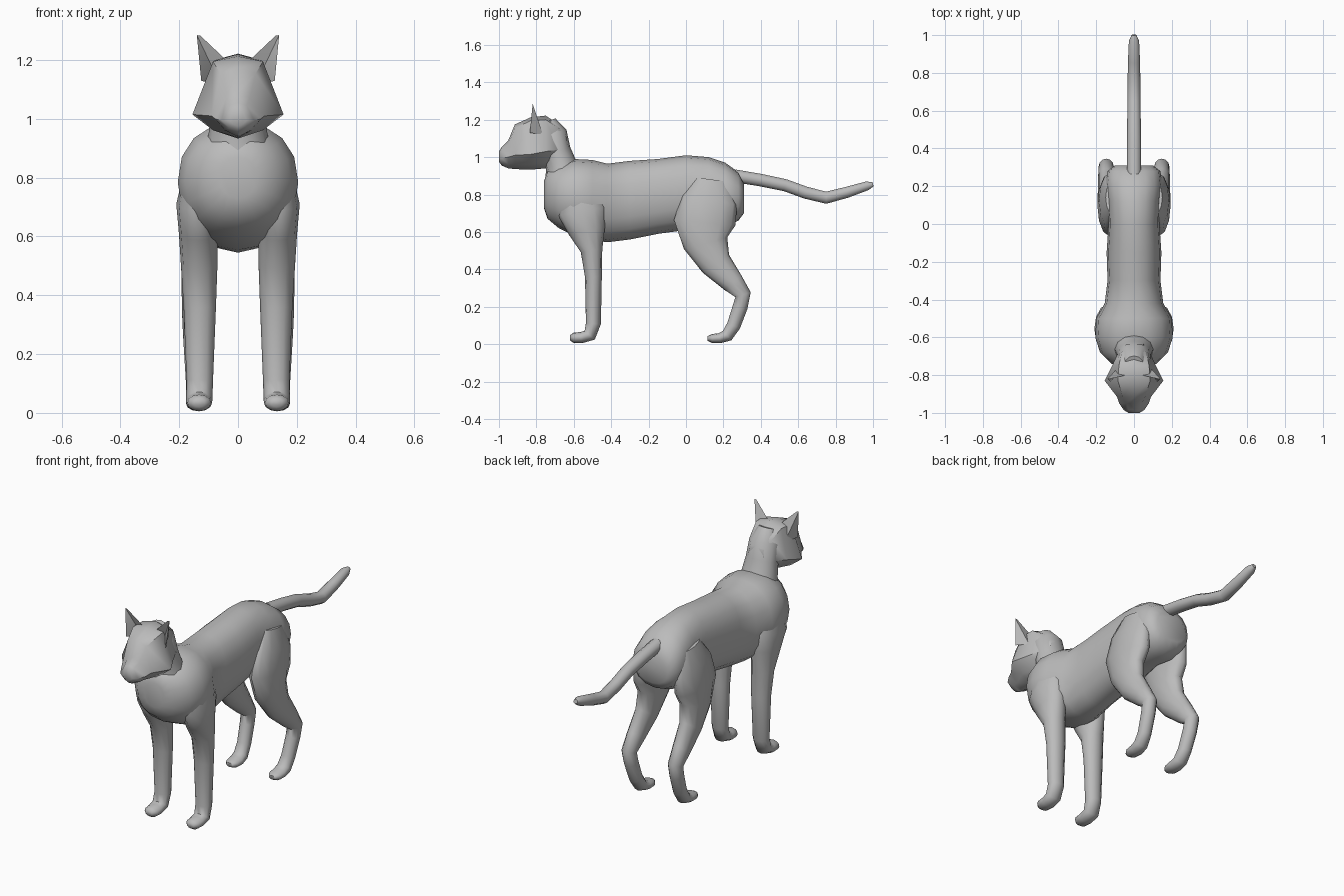
import bpy
import bmesh
from math import cos, sin, tau, radians, copysign
from mathutils import Vector

default_cube = bpy.data.objects.get("Cube")
if default_cube:
    bpy.data.objects.remove(default_cube, do_unlink=True)

# Single coat colour
COAT = (0.5, 0.5, 0.5, 1.0)
coat = bpy.data.materials.new("grey coat")
coat.use_nodes = True
coat.diffuse_color = COAT
coat.node_tree.nodes["Principled BSDF"].inputs["Base Color"].default_value = COAT


def finish(name, bm, sharp_angle):
    """Turn a bmesh into a named, smooth shaded object."""
    bmesh.ops.recalc_face_normals(bm, faces=bm.faces)
    mesh = bpy.data.meshes.new(name)
    bm.to_mesh(mesh)
    bm.free()
    mesh.materials.append(coat)
    obj = bpy.data.objects.new(name, mesh)
    bpy.context.collection.objects.link(obj)
    bpy.ops.object.select_all(action='DESELECT')
    obj.select_set(True)
    bpy.context.view_layer.objects.active = obj
    bpy.ops.object.shade_smooth_by_angle(angle=radians(sharp_angle))
    return obj


def skin(name, sections, sharp_angle=60):
    """Bridge closed point loops into a capped skin."""
    bm = bmesh.new()
    loops = [[bm.verts.new(point) for point in section] for section in sections]
    count = len(loops[0])
    for lower, upper in zip(loops, loops[1:]):
        for i in range(count):
            j = (i + 1) % count
            bm.faces.new((lower[i], lower[j], upper[j], upper[i]))
    bm.faces.new(loops[0])
    bm.faces.new(loops[-1])
    return finish(name, bm, sharp_angle)


def tube(name, rings, side=1, sides=12, squareness=1.0):
    """Loft ellipses along a path; ring = x, y, z, half width, half depth."""
    centres = [Vector((side * x, y, z)) for x, y, z, _, _ in rings]
    across = Vector((1, 0, 0))
    sections = []
    for k, (centre, ring) in enumerate(zip(centres, rings)):
        before = centres[max(k - 1, 0)]
        after = centres[min(k + 1, len(centres) - 1)]
        tangent = after - before
        tangent.x = 0
        depth = across.cross(tangent).normalized()
        section = []
        for i in range(sides):
            c, s = cos(tau * i / sides), sin(tau * i / sides)
            u = copysign(abs(c) ** squareness, c) * ring[3]
            v = copysign(abs(s) ** squareness, s) * ring[4]
            section.append(centre + across * u + depth * v)
        sections.append(section)
    return skin(name, sections)


# Torso from chest to rump: y, centre z, half width, half height
torso = [
    (-.76, .80, .06, .07), (-.74, .80, .12, .13), (-.68, .79, .18, .17),
    (-.6, .785, .205, .205), (-.5, .77, .2, .215), (-.42, .755, .155, .21),
    (-.3, .77, .14, .21), (-.15, .79, .145, .2), (0, .81, .135, .2),
    (.12, .82, .14, .18), (.21, .80, .15, .17), (.28, .79, .14, .13),
    (.31, .78, .1, .08),
]
flat_torso = [(0, y, z, w, h) for y, z, w, h in torso]


def vertical_sections(rows, sides=16):
    """Upright, slightly squared rings along the body axis."""
    for _, y, z, w, h in rows:
        ring = []
        for i in range(sides):
            c, s = cos(tau * i / sides), sin(tau * i / sides)
            ring.append((copysign(abs(c) ** .9, c) * w, y,
                         z + copysign(abs(s) ** .9, s) * h))
        yield ring


skin("torso", list(vertical_sections(flat_torso)))

# Neck rising from the chest into the head
tube("neck", [
    (0, -.65, .86, .12, .11), (0, -.665, .95, .1, .085),
    (0, -.69, 1.03, .09, .075), (0, -.72, 1.12, .085, .085),
    (0, -.745, 1.19, .05, .05),
])

# Head: y, chin z, cheek half width, cheek z, crown half width, crown z, top z
head = [
    (-.635, 1.03, .05, 1.06, .04, 1.1, 1.12),
    (-.68, .98, .085, 1.04, .065, 1.155, 1.175),
    (-.75, .94, .115, 1.03, .08, 1.2, 1.222),
    (-.83, .933, .155, 1.015, .085, 1.195, 1.213),
    (-.915, .936, .09, 1.01, .06, 1.155, 1.175),
    (-.95, .94, .078, 1.0, .04, 1.07, 1.09),
    (-.985, .955, .055, .995, .03, 1.045, 1.055),
    (-1.0, .975, .03, .995, .015, 1.025, 1.03),
]
head_sections = []
for y, chin, cheek, cheek_z, crown, crown_z, top in head:
    jaw_z = chin + (cheek_z - chin) * .35
    half = [(cheek * .55, jaw_z), (cheek, cheek_z), (crown, crown_z)]
    outline = [(0, chin)] + half + [(0, top)]
    outline += [(-x, z) for x, z in reversed(half)]
    head_sections.append([(x, y, z) for x, z in outline])
skin("head", head_sections, 45)

# Paired parts: ears, front legs and hind legs
front_leg = [
    (.12, -.57, .84, .06, .1), (.14, -.555, .71, .07, .13),
    (.135, -.53, .61, .066, .1), (.132, -.505, .5, .062, .058),
    (.13, -.495, .36, .055, .045), (.13, -.495, .11, .045, .04),
    (.132, -.515, .048, .045, .036), (.132, -.56, .035, .044, .03),
    (.132, -.6, .034, .04, .028), (.132, -.62, .034, .02, .014),
]
hind_leg = [
    (.11, .14, .88, .04, .09), (.125, .125, .77, .06, .15),
    (.13, .1, .65, .064, .165), (.133, .105, .54, .06, .12),
    (.14, .16, .43, .052, .085), (.145, .25, .33, .045, .06),
    (.147, .305, .265, .04, .043), (.145, .29, .2, .038, .04),
    (.14, .255, .1, .037, .037), (.137, .22, .046, .04, .034),
    (.135, .18, .032, .042, .027), (.135, .14, .03, .038, .024),
    (.135, .115, .03, .02, .012),
]
ear_points = {
    "inner": (.04, -.8, 1.2), "outer": (.125, -.835, 1.13),
    "back": (.09, -.765, 1.12), "hollow": (.085, -.785, 1.17),
    "tip": (.14, -.82, 1.285), "tip_inner": (.128, -.82, 1.283),
}
ear_faces = [
    ("outer", "tip", "hollow"), ("hollow", "tip", "tip_inner"),
    ("hollow", "tip_inner", "inner"), ("inner", "tip_inner", "back"),
    ("back", "tip_inner", "tip"), ("back", "tip", "outer"),
    ("outer", "hollow", "back"), ("hollow", "inner", "back"),
]
for label, side in (("left", 1), ("right", -1)):
    tube(label + "_front_leg", front_leg, side)
    tube(label + "_hind_leg", hind_leg, side)
    bm = bmesh.new()
    corner = {key: bm.verts.new((side * x, y, z))
              for key, (x, y, z) in ear_points.items()}
    for face in ear_faces:
        bm.faces.new([corner[key] for key in face])
    finish(label + "_ear", bm, 40)

# Tail sagging back and lifting at its tip
tube("tail", [
    (0, .26, .9, .038, .036), (0, .4, .877, .038, .035),
    (0, .53, .85, .036, .034), (0, .64, .81, .035, .034),
    (0, .75, .783, .034, .034), (0, .86, .812, .032, .031),
    (0, .97, .847, .027, .025), (0, 1.0, .855, .013, .012),
], sides=10)
